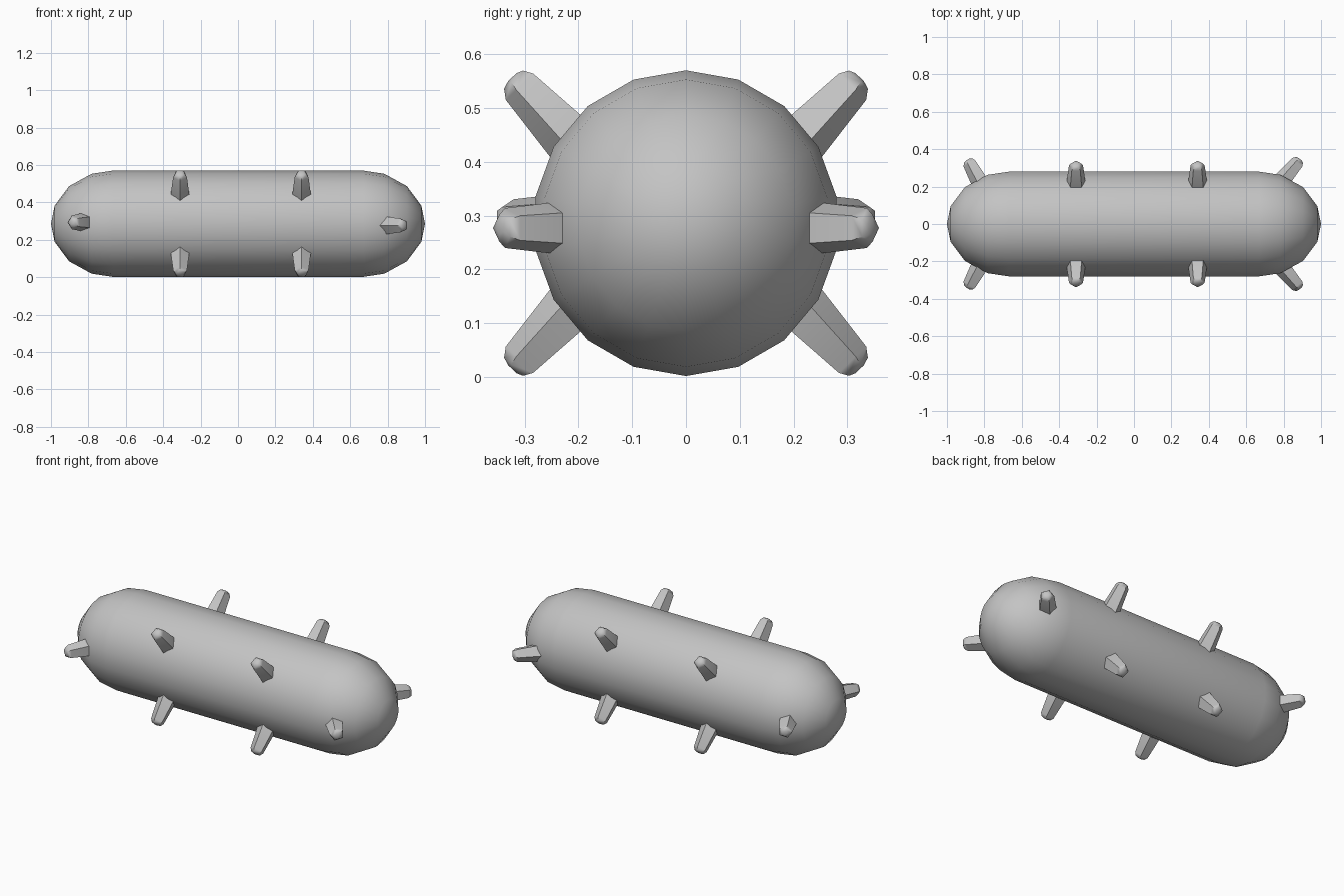
import bpy, bmesh, math
from mathutils import Vector, Matrix

cube = bpy.data.objects.get("Cube")
if cube:
    bpy.data.objects.remove(cube)

RADIUS, MID_Z = 0.284, 0.286

grey = bpy.data.materials.new("plain grey")
grey.use_nodes = True
grey.diffuse_color = (0.55, 0.55, 0.55, 1)
grey.node_tree.nodes["Principled BSDF"].inputs["Base Color"].default_value = (0.55, 0.55, 0.55, 1)


def loft(name, sections, sides, start, axis, toward, angle):
    """Loft polygon rings (distance, radius) along an axis; zero radius is a pole."""
    axis = axis.normalized()
    u = (toward - axis * toward.dot(axis)).normalized()
    v = axis.cross(u)
    bm = bmesh.new()
    rings = []
    for dist, radius in sections:
        c = start + axis * dist
        if radius == 0:
            rings.append([bm.verts.new(c)] * sides)
            continue
        turns = [math.tau * i / sides for i in range(sides)]
        rings.append([bm.verts.new(c + (u * math.cos(t) + v * math.sin(t)) * radius)
                      for t in turns])
    for a, b in zip(rings, rings[1:]):
        for i in range(sides):
            j = (i + 1) % sides
            bm.faces.new(list(dict.fromkeys([a[i], a[j], b[j], b[i]])))
    bmesh.ops.holes_fill(bm, edges=bm.edges)
    bmesh.ops.recalc_face_normals(bm, faces=bm.faces)
    mesh = bpy.data.meshes.new(name)
    bm.to_mesh(mesh)
    bm.free()
    mesh.materials.append(grey)
    obj = bpy.data.objects.new(name, mesh)
    bpy.context.collection.objects.link(obj)
    bpy.ops.object.select_all(action="DESELECT")
    obj.select_set(True)
    bpy.context.view_layer.objects.active = obj
    bpy.ops.object.shade_smooth_by_angle(angle=math.radians(angle))
    return obj


# Capsule body lying along x, with slightly stretched rounded ends
STRAIGHT, CAP = 0.67, 0.33
cap = [(STRAIGHT + CAP * math.sin(t), RADIUS * math.cos(t))
       for t in map(math.radians, (0, 20, 45, 70))] + [(1, 0)]
profile = [(-x, r) for x, r in reversed(cap)] + cap
loft("body", profile, 18, Vector((0, 0, MID_Z)), Vector((1, 0, 0)), Vector((0, 0, 1)), 50)


# Blunt five-sided spikes
def spike(name, base, tip, toward):
    axis = tip - base
    length = axis.length
    sections = [(0, 0.057), (length - 0.022, 0.039), (length - 0.005, 0.027), (length, 0.012)]
    loft(name, sections, 5, base, axis, toward, 50)


for side, front_back in ((-1, "front"), (1, "back")):
    # Diagonal spikes along the straight part
    for x, end in ((-0.31, "right"), (0.34, "left")):
        for up, level in ((1, "upper"), (-1, "lower")):
            spike(f"{front_back}_{end}_{level}_spike",
                  Vector((x, side * 0.19, MID_Z + up * 0.135)),
                  Vector((x, side * 0.322, MID_Z + up * 0.272)),
                  Vector((0, 0, -up)))
    # Splayed spikes on the rounded ends
    spike(f"{front_back}_right_end_spike", Vector((-0.79, side * 0.17, 0.295)),
          Vector((-0.888, side * 0.345, 0.293)), Vector((-1, 0, 0)))
    spike(f"{front_back}_left_end_spike", Vector((0.752, side * 0.18, 0.277)),
          Vector((0.89, side * 0.345, 0.277)), Vector((-1, 0, 0)))
